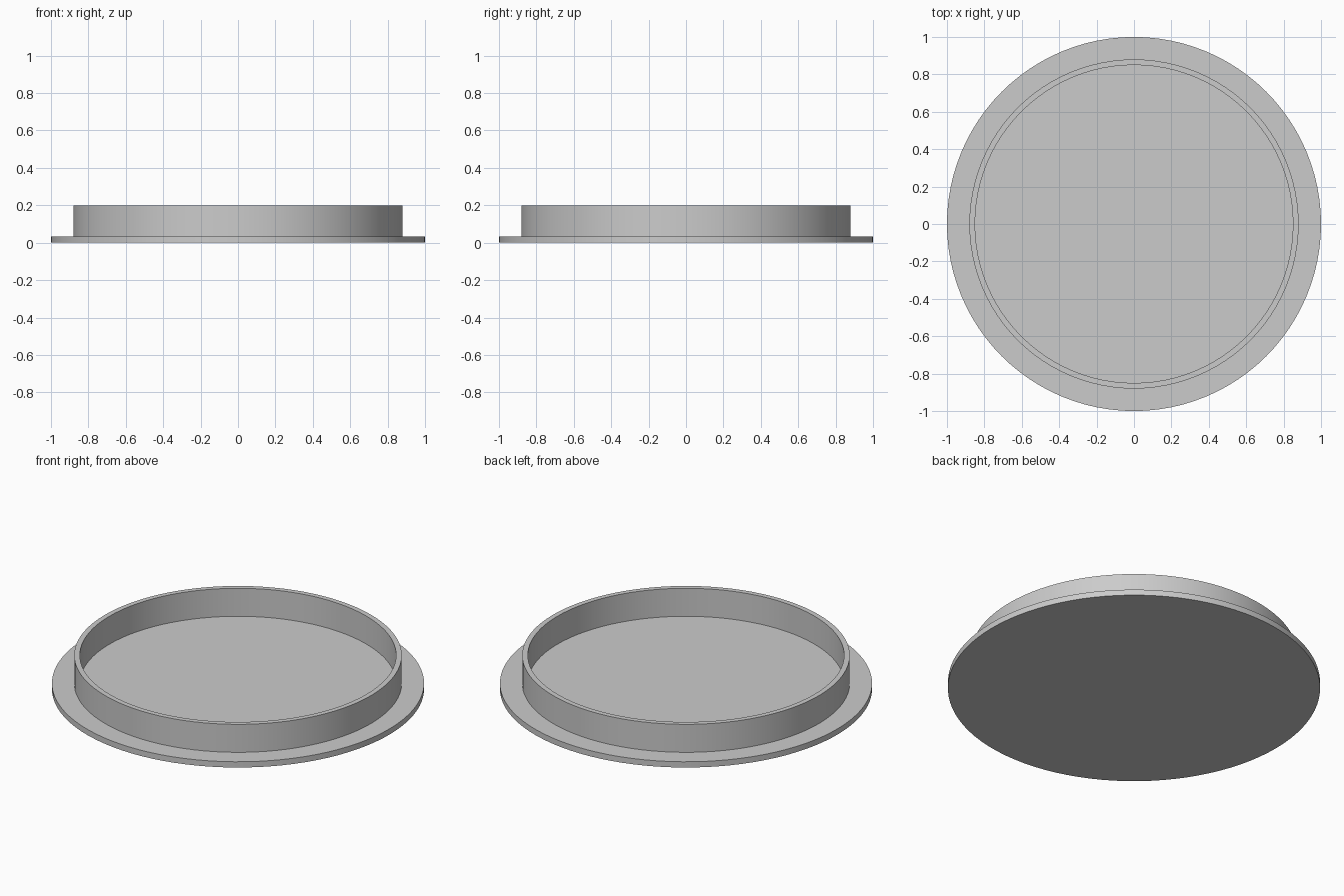
import bpy
import bmesh
from math import cos, sin, tau, radians

cube = bpy.data.objects.get("Cube")
if cube:
    bpy.data.objects.remove(cube, do_unlink=True)

SEGMENTS = 96
FLANGE_R, RIM_OUTER, RIM_INNER = 1.0, 0.88, 0.85
FLANGE_TOP, RIM_TOP = 0.034, 0.20

# Single plain grey material
grey = bpy.data.materials.new("light_grey")
grey.use_nodes = True
colour = (0.6, 0.6, 0.6, 1.0)
grey.diffuse_color = colour
grey.node_tree.nodes["Principled BSDF"].inputs["Base Color"].default_value = colour


def lathe(name, profile, material):
    """Turn (radius, height) points about z and cap both ends."""
    bm = bmesh.new()
    rings = []
    for r, z in profile:
        rings.append([bm.verts.new((r * cos(tau * i / SEGMENTS), r * sin(tau * i / SEGMENTS), z))
                      for i in range(SEGMENTS)])
    for low, high in zip(rings, rings[1:]):
        for i in range(SEGMENTS):
            j = (i + 1) % SEGMENTS
            bm.faces.new((low[i], low[j], high[j], high[i]))
    bm.faces.new(rings[0][::-1])
    bm.faces.new(rings[-1])
    bmesh.ops.recalc_face_normals(bm, faces=bm.faces)
    mesh = bpy.data.meshes.new(name)
    bm.to_mesh(mesh)
    bm.free()
    mesh.materials.append(material)
    obj = bpy.data.objects.new(name, mesh)
    bpy.context.collection.objects.link(obj)
    return obj


# Round cap: flat flange, upright thin rim and recessed floor
cap = lathe("flanged_cap", [
    (FLANGE_R, 0),
    (FLANGE_R, FLANGE_TOP),
    (RIM_OUTER, FLANGE_TOP),
    (RIM_OUTER, RIM_TOP),
    (RIM_INNER, RIM_TOP),
    (RIM_INNER, FLANGE_TOP),
], grey)

# Smooth round walls with crisp edges
bpy.ops.object.select_all(action="DESELECT")
cap.select_set(True)
bpy.context.view_layer.objects.active = cap
bpy.ops.object.shade_smooth_by_angle(angle=radians(30))
